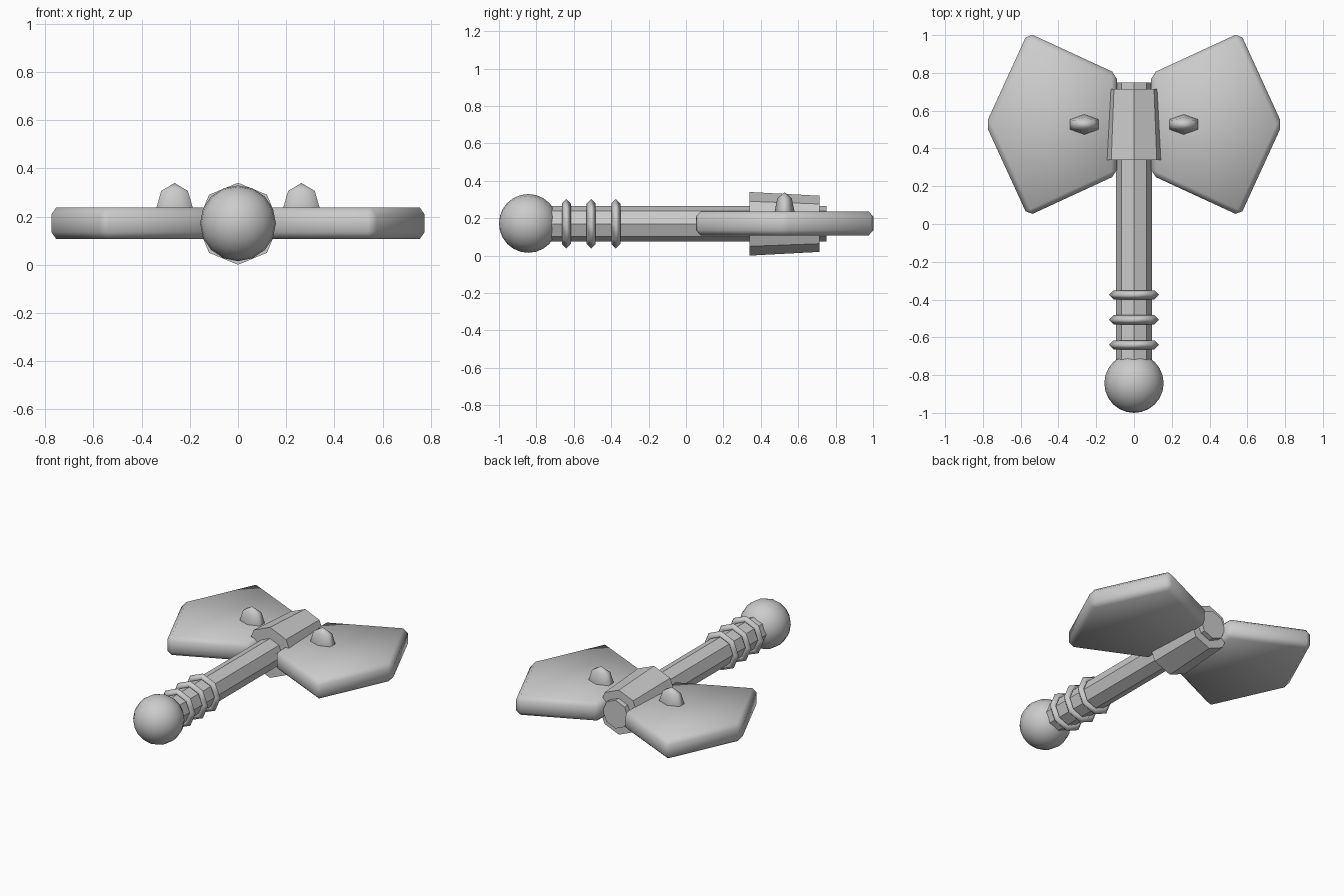
import bpy, bmesh, math

if "Cube" in bpy.data.objects:
    bpy.data.objects.remove(bpy.data.objects["Cube"])

ZC = 0.17                     # height of the handle axis
ALONG_Y = (-math.pi / 2, 0, 0)

grey = bpy.data.materials.new("plain grey")
grey.diffuse_color = (0.6, 0.6, 0.6, 1)
grey.use_nodes = True
grey.node_tree.nodes["Principled BSDF"].inputs["Base Color"].default_value = grey.diffuse_color


def finish(name, smooth):
    ob = bpy.context.object
    ob.name = name
    ob.data.materials.clear()
    ob.data.materials.append(grey)
    for p in ob.data.polygons:
        p.use_smooth = smooth
    return ob


def shaft(name, r1, r2, y1, y2):
    bpy.ops.mesh.primitive_cone_add(vertices=8, radius1=r1, radius2=r2, depth=y2 - y1,
                                    location=(0, (y1 + y2) / 2, ZC), rotation=ALONG_Y)
    return finish(name, False)


# Octagonal handle and tapered collar
shaft("handle", 0.095, 0.095, -0.80, 0.75)
shaft("collar", 0.17, 0.15, 0.34, 0.715)

# Round pommel
bpy.ops.mesh.primitive_uv_sphere_add(segments=16, ring_count=12, radius=0.157,
                                     location=(0, -0.843, ZC + 0.002), rotation=ALONG_Y)
finish("pommel", True)

# Grip rings
for i, y in enumerate((-0.64, -0.507, -0.375)):
    bpy.ops.mesh.primitive_torus_add(major_segments=8, minor_segments=4, major_radius=0.108,
                                     minor_radius=0.024, location=(0, y, ZC), rotation=ALONG_Y)
    finish(f"grip_ring_{i + 1}", True)

# Blades with chamfered edges, and a faceted stud on top of each
OUTLINE = [(0.09, 0.26), (0.5625, 0.042), (0.785, 0.527), (0.5625, 1.013), (0.09, 0.795)]
for side, s in (("right", 1), ("left", -1)):
    bm = bmesh.new()
    base = bm.faces.new([bm.verts.new((s * x, y, 0.107)) for x, y in OUTLINE])
    top = bmesh.ops.extrude_face_region(bm, geom=[base])["geom"]
    bmesh.ops.translate(bm, vec=(0, 0, 0.13),
                        verts=[v for v in top if isinstance(v, bmesh.types.BMVert)])
    bmesh.ops.bevel(bm, geom=bm.edges[:], offset=0.028, segments=1, affect='EDGES')
    bmesh.ops.recalc_face_normals(bm, faces=bm.faces[:])
    mesh = bpy.data.meshes.new(f"blade_{side}")
    bm.to_mesh(mesh)
    bm.free()
    blade = bpy.data.objects.new(f"blade_{side}", mesh)
    bpy.context.collection.objects.link(blade)
    bpy.context.view_layer.objects.active = blade
    finish(f"blade_{side}", True)

    bpy.ops.mesh.primitive_uv_sphere_add(segments=6, ring_count=4, radius=1,
                                         location=(s * 0.263, 0.527, 0.227))
    bpy.context.object.scale = (0.09, 0.055, 0.112)
    finish(f"stud_{side}", True)
